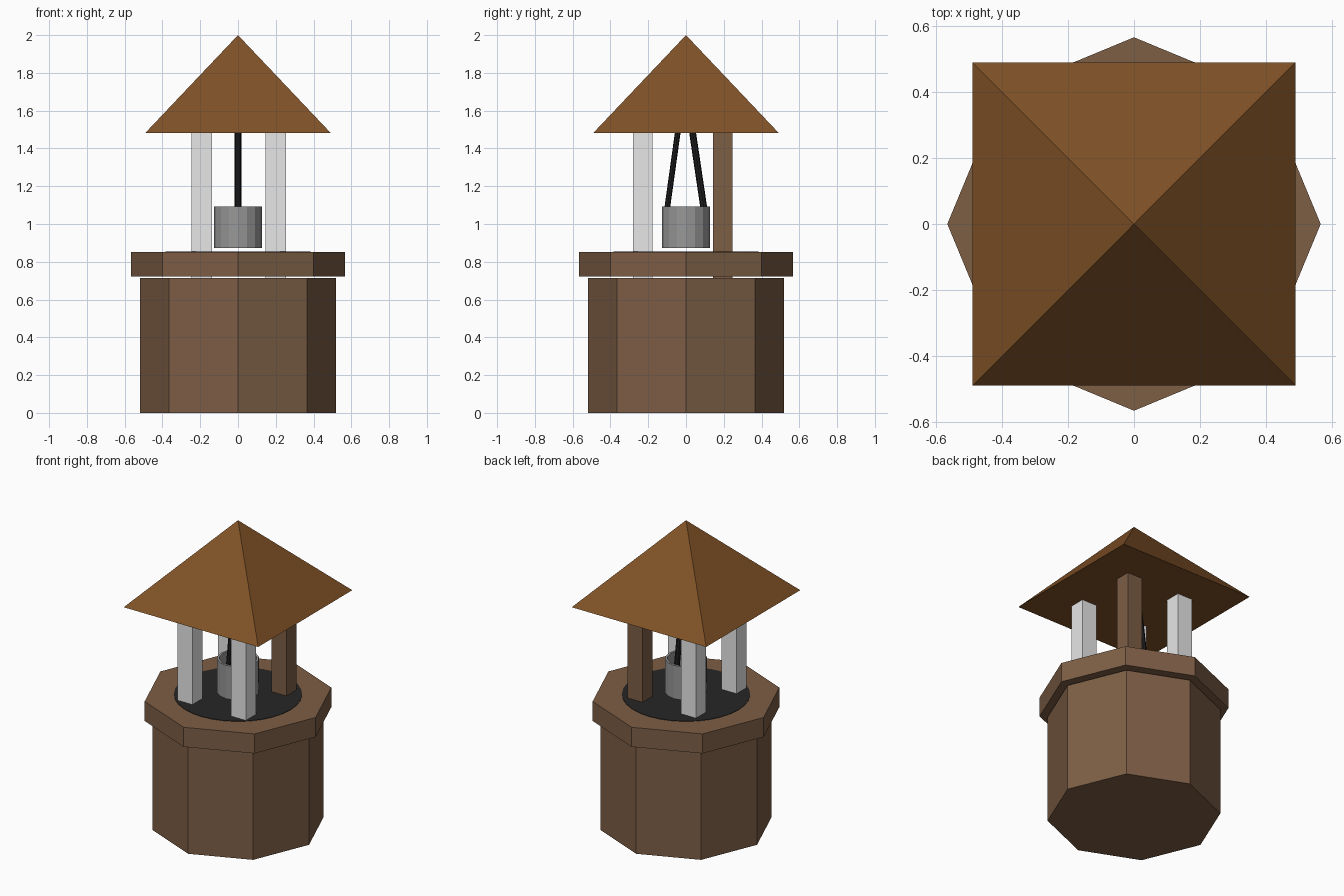
import bpy, bmesh, math
from mathutils import Vector, Matrix

if "Cube" in bpy.data.objects:
    bpy.data.objects.remove(bpy.data.objects["Cube"])


def mat(name, r, g, b):
    m = bpy.data.materials.new(name)
    m.diffuse_color = (r, g, b, 1)
    m.use_nodes = True
    m.node_tree.nodes["Principled BSDF"].inputs["Base Color"].default_value = m.diffuse_color
    return m


BROWN = mat("wood_brown", 0.205, 0.112, 0.060)
ROOF = mat("roof_brown", 0.216, 0.084, 0.020)
WHITE = mat("pale_grey", 0.8, 0.8, 0.8)
GREY = mat("bucket_grey", 0.31, 0.31, 0.31)
DARK = mat("dark_water", 0.020, 0.020, 0.020)
BLACK = mat("rope_black", 0.013, 0.013, 0.013)


def finish(bm, name, material):
    bmesh.ops.recalc_face_normals(bm, faces=bm.faces)
    me = bpy.data.meshes.new(name)
    bm.to_mesh(me)
    bm.free()
    me.materials.append(material)
    ob = bpy.data.objects.new(name, me)
    bpy.context.collection.objects.link(ob)
    return ob


def prism(name, sides, r1, r2, z0, z1, material, turn=0.0):
    bm = bmesh.new()
    m = Matrix.Translation((0, 0, (z0 + z1) / 2)) @ Matrix.Rotation(turn, 4, 'Z')
    bmesh.ops.create_cone(bm, cap_ends=True, segments=sides, radius1=r1,
                          radius2=r2, depth=z1 - z0, matrix=m)
    return finish(bm, name, material)


def rod(name, a, b, r, material):
    a, b = Vector(a), Vector(b)
    bm = bmesh.new()
    m = Matrix.Translation((a + b) / 2) @ (b - a).to_track_quat('Z', 'Y').to_matrix().to_4x4()
    bmesh.ops.create_cone(bm, cap_ends=True, segments=8, radius1=r, radius2=r,
                          depth=(b - a).length, matrix=m)
    return finish(bm, name, material)


def box(name, centre, size, material):
    bm = bmesh.new()
    m = Matrix.Translation(centre) @ Matrix.Diagonal((*size, 1))
    bmesh.ops.create_cube(bm, size=1, matrix=m)
    return finish(bm, name, material)


# Octagonal well body and overhanging rim
prism("well_body", 8, 0.518, 0.518, 0, 0.715, BROWN)
prism("well_rim", 8, 0.566, 0.566, 0.723, 0.852, BROWN)

# Dark water disc flush with the rim
prism("water_disc", 32, 0.383, 0.383, 0.848, 0.855, DARK)

# Four posts, the back right one is brown
for xn, x in (("left", -0.191), ("right", 0.199)):
    for yn, y in (("front", -0.228), ("back", 0.194)):
        c = BROWN if (xn, yn) == ("right", "back") else WHITE
        box(f"{yn}_{xn}_post", (x, y, 1.1), (0.108, 0.103, 0.77), c)

# Pyramid roof
prism("roof", 4, 0.49 * math.sqrt(2), 0, 1.483, 2.0, ROOF, math.pi / 4)

# Hollow bucket
bm = bmesh.new()
bmesh.ops.create_cone(bm, cap_ends=True, segments=16, radius1=0.126, radius2=0.126,
                      depth=0.22, matrix=Matrix.Translation((0, 0, 0.982)))
bm.faces.ensure_lookup_table()
top = max(bm.faces, key=lambda f: f.calc_center_median().z)
bmesh.ops.inset_region(bm, faces=[top], thickness=0.014)
ext = bmesh.ops.extrude_discrete_faces(bm, faces=[top])["faces"]
bmesh.ops.translate(bm, verts=ext[0].verts, vec=(0, 0, -0.18))
finish(bm, "bucket", GREY)

# Two slanted ropes
rod("front_rope", (0, -0.1, 1.08), (0, -0.043, 1.49), 0.015, BLACK)
rod("back_rope", (0, 0.095, 1.08), (0, 0.034, 1.49), 0.018, BLACK)
